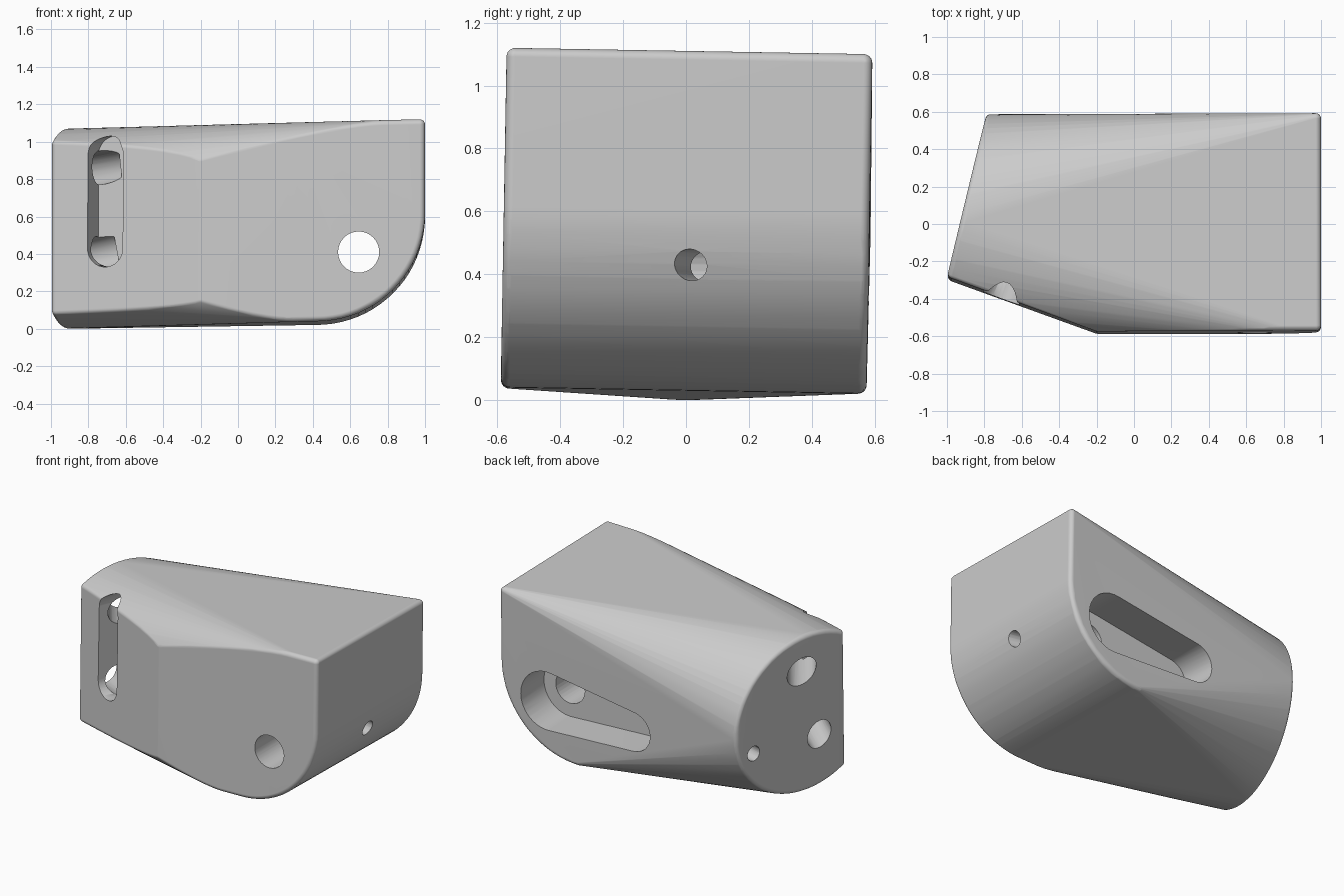
import bpy, bmesh
from math import sin, cos, pi, radians
from mathutils import Vector, Matrix

old = bpy.data.objects.get("Cube")
if old:
    bpy.data.objects.remove(old, do_unlink=True)

grey = bpy.data.materials.new("light grey")
grey.use_nodes = True
COLOUR = (0.6, 0.6, 0.6, 1)
grey.diffuse_color = COLOUR
grey.node_tree.nodes["Principled BSDF"].inputs["Base Color"].default_value = COLOUR

R = 0.028                 # edge rounding
TILT = 0.24               # slope of the slanted left end


def hull(points):
    """Convex hull of points as a bmesh."""
    bm = bmesh.new()
    for p in points:
        bm.verts.new(p)
    bmesh.ops.convex_hull(bm, input=bm.verts[:], use_existing_faces=False)
    loose = [v for v in bm.verts if not v.link_faces]
    bmesh.ops.delete(bm, geom=loose, context='VERTS')
    bmesh.ops.recalc_face_normals(bm, faces=bm.faces[:])
    return bm


def to_object(bm, name):
    mesh = bpy.data.meshes.new(name)
    bm.to_mesh(mesh)
    bm.free()
    mesh.materials.append(grey)
    obj = bpy.data.objects.new(name, mesh)
    bpy.context.collection.objects.link(obj)
    return obj


def end_x(y):
    return -0.79 - (0.58 - y) * TILT


# Body core: round slanted left end blended into a box with a curved lower right edge
core = []
for i in range(72):
    a = 2 * pi * i / 72
    y = (0.587 - R) * cos(a)
    core.append(Vector((end_x(y) + R, y, 0.535 + (0.535 - R) * sin(a))))
profile = [(1 - R, 1.11 - R)]
for i in range(21):
    a = pi / 2 * i / 20
    profile.append((0.42 + (0.58 - R) * cos(a), 0.61 - (0.58 - R) * sin(a)))
for x, z in profile:
    core += [Vector((x, y, z)) for y in (-0.64 + R, 0.583 - R)]
bm = hull(core)

# Trim the front flat, then slanted toward the left end
slant = Vector((-0.341, -0.94, 0))
for co, n in ((Vector((0, -0.58, 0)), Vector((0, -1, 0))),
              (Vector((-0.2, -0.58, 0)), slant)):
    bmesh.ops.bisect_plane(bm, geom=bm.verts[:] + bm.edges[:] + bm.faces[:],
                           plane_co=co - n * R, plane_no=n, clear_outer=True)
    points = [v.co.copy() for v in bm.verts]
    bm.free()
    bm = hull(points)

# Round every edge by sweeping a small ball over the core
ball = bmesh.new()
bmesh.ops.create_icosphere(ball, subdivisions=3, radius=R)
offsets = [v.co.copy() for v in ball.verts]
ball.free()
points = [v.co + o for v in bm.verts for o in offsets]
bm.free()
bm = hull(points)
bmesh.ops.remove_doubles(bm, verts=bm.verts[:], dist=0.0008)
bmesh.ops.dissolve_limit(bm, angle_limit=radians(0.4), verts=bm.verts[:], edges=bm.edges[:])
bmesh.ops.triangulate(bm, faces=bm.faces[:])
bmesh.ops.rotate(bm, verts=bm.verts[:], cent=(0, 0, 0.55),
                 matrix=Matrix.Rotation(radians(-1), 3, 'X'))
body = to_object(bm, "body")


def cutter(name, ends, direction, depth):
    """Prism over the hull of circles (centre, radius), pushed along direction."""
    d = Vector(direction).normalized()
    side = d.cross(Vector((0, 0, 1))).normalized()
    up = side.cross(d)
    points = []
    for c, r in ends:
        for i in range(32):
            a = 2 * pi * i / 32
            p = Vector(c) + r * (cos(a) * side + sin(a) * up)
            points += [p, p + d * depth]
    obj = to_object(hull(points), name)
    obj.hide_render = True
    obj.hide_viewport = True
    return obj


def hole(name, start, stop, r):
    s, e = Vector(start), Vector(stop)
    return cutter(name, [(s, r)], e - s, (e - s).length)


slot_mid = Vector((-0.71, -0.395, 0.68))
lift = Vector((0, 0, 0.25))
start = slot_mid + slant * 0.2
cutters = [
    hole("cross_hole_cutter", (0.645, -0.9, 0.41), (0.645, 0.4, 0.41), 0.11),
    cutter("back_pocket_cutter", [((0.645, 0.8, 0.41), 0.2), ((0.0, 0.8, 0.375), 0.135)],
           (0, -1, 0), 0.47),
    cutter("front_slot_cutter", [(start + lift, 0.1), (start - lift, 0.1)], -slant, 0.37),
    hole("long_hole_cutter", (1.2, -0.04, 0.435), (-1.1, 0.51, 0.385), 0.05),
    hole("upper_end_hole_cutter", (-0.68, -0.28, 0.87), (-1.05, 0.25, 0.81), 0.09),
    hole("lower_end_hole_cutter", (-0.68, -0.28, 0.42), (-1.15, 0.06, 0.31), 0.09),
]

# Drill the holes and pockets
for c in cutters:
    mod = body.modifiers.new(c.name, 'BOOLEAN')
    mod.operation = 'DIFFERENCE'
    mod.solver = 'EXACT'
    mod.object = c

bpy.context.view_layer.objects.active = body
body.select_set(True)
for mod in list(body.modifiers):
    bpy.ops.object.modifier_apply(modifier=mod.name)
for c in cutters:
    bpy.data.objects.remove(c, do_unlink=True)

bpy.ops.object.shade_smooth_by_angle(angle=radians(35))
weighted = body.modifiers.new("weighted_normals", 'WEIGHTED_NORMAL')
weighted.keep_sharp = True
